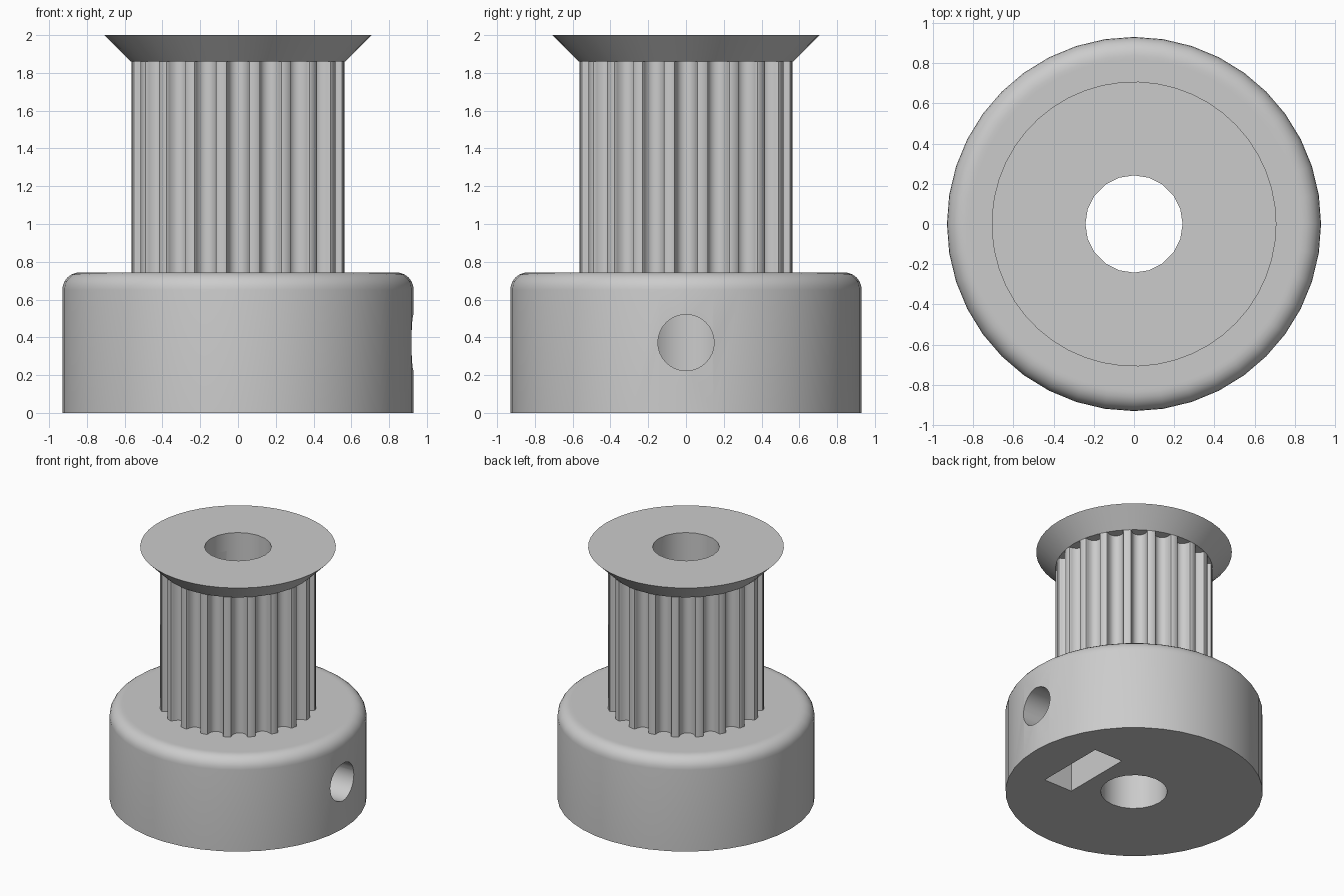
import bpy, bmesh, math

cube = bpy.data.objects.get("Cube")
if cube:
    bpy.data.objects.remove(cube, do_unlink=True)

MM = 2 / 21.5                       # millimetres to model units
BASE_H, TEETH_H, FLANGE_H = 8, 12, 1.5
TOOTH_R, BASE_R, TEETH = 6.11, 10, 20

grey = bpy.data.materials.new("plain grey")
grey.use_nodes = True
colour = (0.6, 0.6, 0.6, 1)
grey.diffuse_color = colour
grey.node_tree.nodes["Principled BSDF"].inputs["Base Color"].default_value = colour


def loft(name, rings):
    """Solid through a stack of closed rings, capped at both ends."""
    bm = bmesh.new()
    loops = [[bm.verts.new([c * MM for c in p]) for p in ring] for ring in rings]
    n = len(loops[0])
    for low, high in zip(loops, loops[1:]):
        for i in range(n):
            j = (i + 1) % n
            bm.faces.new((low[i], low[j], high[j], high[i]))
    bm.faces.new(loops[0])
    bm.faces.new(loops[-1])
    bmesh.ops.recalc_face_normals(bm, faces=bm.faces)
    mesh = bpy.data.meshes.new(name)
    bm.to_mesh(mesh)
    bm.free()
    mesh.materials.append(grey)
    obj = bpy.data.objects.new(name, mesh)
    bpy.context.collection.objects.link(obj)
    return obj


def circle(r, z, sides):
    turn = math.tau / sides
    return [(r * math.cos(i * turn), r * math.sin(i * turn), z) for i in range(sides)]


# Hub with a rounded upper rim
rim = [(BASE_R - 1 + math.cos(a), BASE_H - 1 + math.sin(a))
       for a in (math.radians(15 * k) for k in range(7))]
base = loft("hub_base", [circle(r, z, 40) for r, z in
                         [(BASE_R, 0)] + rim + [(BASE_R - 1.2, BASE_H)]])

# Toothed drum: rounded belt grooves repeated around the axis
half_groove = [(0.747, 0), (0.648, 0.037), (0.598, 0.13), (0.579, 0.238),
               (0.547, 0.343), (0.452, 0.54), (0.358, 0.637), (0.248, 0.707), (0.127, 0.75)]
groove = [(-w, d) for w, d in half_groove] + [(0, 0.764)] + half_groove[::-1]
edge = math.sqrt(TOOTH_R ** 2 - 0.747 ** 2)
section = []
for t in range(TEETH):
    a = math.tau * t / TEETH
    for w, d in groove:
        r = edge - d
        section.append((r * math.cos(a) - w * math.sin(a), r * math.sin(a) + w * math.cos(a)))
top = BASE_H + TEETH_H
drum = loft("toothed_drum", [[(x, y, z) for x, y in section] for z in (BASE_H, top)])

# Flared belt retainer
flange = loft("top_flange", [circle(TOOTH_R, top, 49),
                             circle(TOOTH_R + 1.5, top + FLANGE_H, 49)])

# Cutters: shaft bore, set-screw hole, nut trap open to the underside
bore = loft("bore_cutter", [circle(2.6, z, 20) for z in (-1, top + 3)])
screw = loft("screw_cutter", [[(x, py, BASE_H / 2 + px) for px, py, _ in circle(1.6, 0, 32)]
                              for x in (0, 12)])
f, mid = 3.05, BASE_H / 2
slope = math.tan(math.radians(30)) * f
trap = [(-f, -1), (f, -1), (f, mid + slope), (0, mid + 2 * slope), (-f, mid + slope)]
nut = loft("nut_cutter", [[(x, y, z) for y, z in trap] for x in (3.8, 6.5)])

cuts = {base: (bore, screw, nut), drum: (bore,), flange: (bore,)}
for obj, cutters in cuts.items():
    bpy.ops.object.select_all(action="DESELECT")
    obj.select_set(True)
    bpy.context.view_layer.objects.active = obj
    for cutter in cutters:
        cutter.hide_render = True
        mod = obj.modifiers.new(cutter.name, "BOOLEAN")
        mod.operation, mod.solver, mod.object = "DIFFERENCE", "EXACT", cutter
        bpy.ops.object.modifier_apply(modifier=mod.name)
    bpy.ops.object.shade_smooth_by_angle(angle=math.radians(30))

for cutter in (bore, screw, nut):
    bpy.data.objects.remove(cutter, do_unlink=True)
